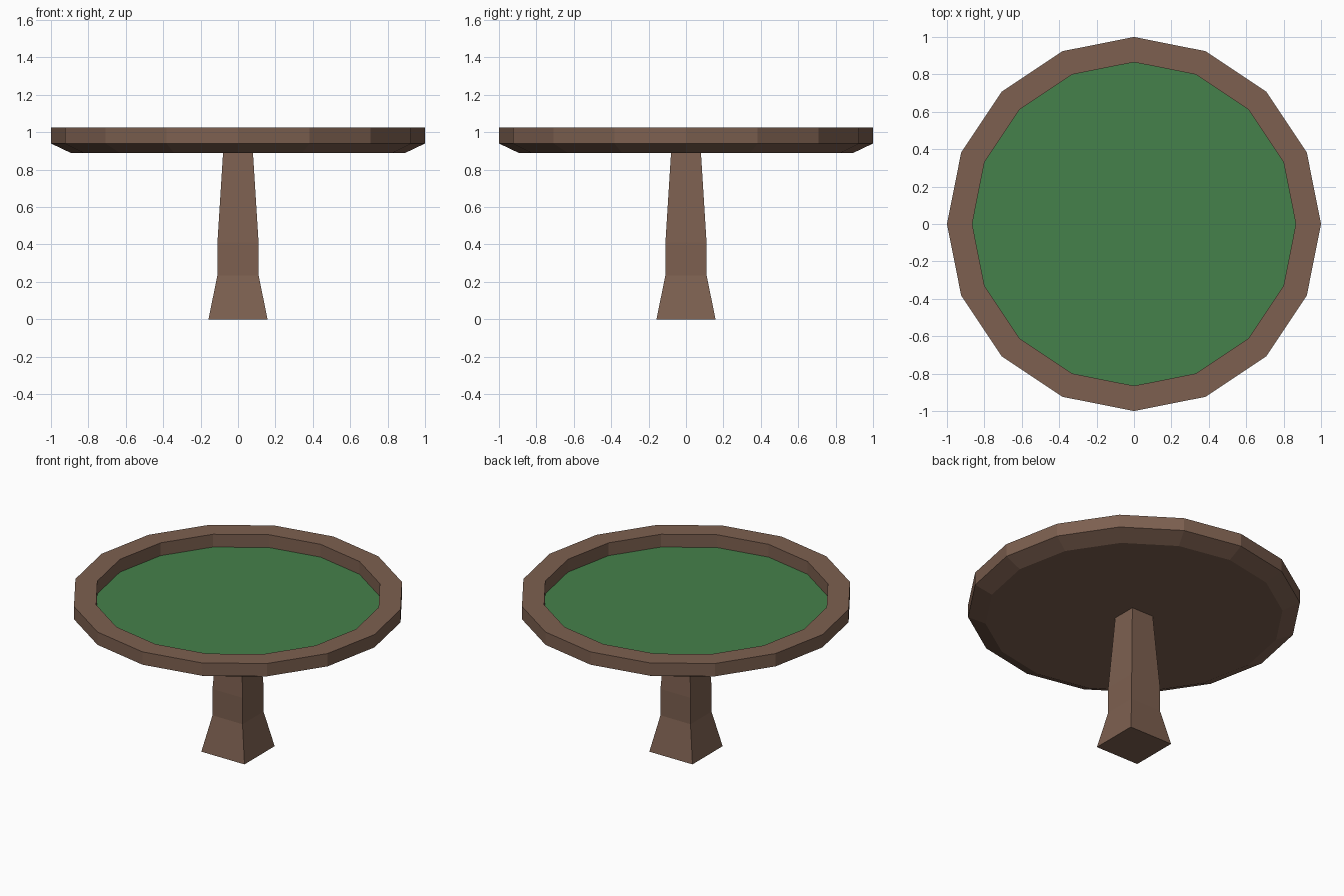
import bpy, bmesh
from math import cos, sin, pi

if "Cube" in bpy.data.objects:
    bpy.data.objects.remove(bpy.data.objects["Cube"])


def material(name, rgb):
    m = bpy.data.materials.new(name)
    m.diffuse_color = (*rgb, 1)
    m.use_nodes = True
    m.node_tree.nodes["Principled BSDF"].inputs["Base Color"].default_value = m.diffuse_color
    return m


def lathe(name, profile, sides, turn, mat, cap_start=True, cap_end=False):
    """Sweep (radius, z) points around z; profile runs outward-facing from bottom to top."""
    bm = bmesh.new()
    rings = [[bm.verts.new((r * cos(turn + 2 * pi * i / sides),
                            r * sin(turn + 2 * pi * i / sides), z))
              for i in range(sides)] for r, z in profile]
    for a, b in zip(rings, rings[1:]):
        for i in range(sides):
            j = (i + 1) % sides
            bm.faces.new((a[i], a[j], b[j], b[i]))
    if cap_start:
        bm.faces.new(rings[0][::-1])
    if cap_end:
        bm.faces.new(rings[-1])
    mesh = bpy.data.meshes.new(name)
    bm.to_mesh(mesh)
    bm.free()
    mesh.materials.append(mat)
    obj = bpy.data.objects.new(name, mesh)
    bpy.context.collection.objects.link(obj)
    return obj


wood = material("wood", (0.205, 0.117, 0.08))
felt = material("felt", (0.06, 0.22, 0.07))

# Table body: chamfered underside, outer edge, raised rim and inner wall
lathe("table_rim", [(0.895, 0.89), (1.0, 0.94), (1.0, 1.025), (0.865, 1.025), (0.865, 0.94)],
      16, 0, wood)

# Recessed playing surface
lathe("felt_top", [(0.865, 0.94)], 16, 0, felt, cap_start=False, cap_end=True)

# Square pedestal: flared foot, straight collar, tapering column
half_widths = [(0.158, 0), (0.11, 0.235), (0.11, 0.41), (0.08, 0.89)]
lathe("pedestal", [(w * 2 ** 0.5, z) for w, z in half_widths], 4, pi / 4, wood)
